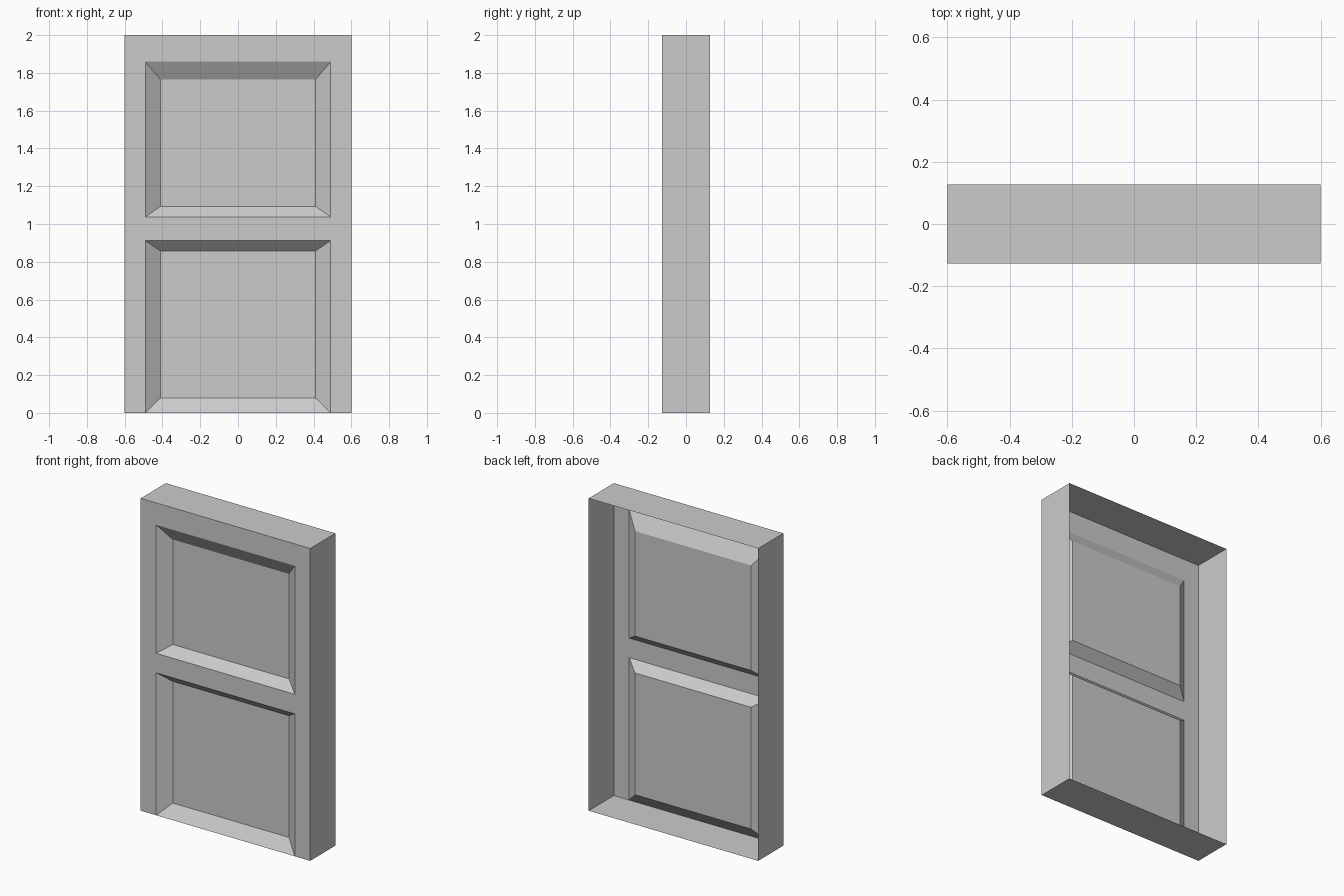
import bpy, bmesh

if "Cube" in bpy.data.objects:
    bpy.data.objects.remove(bpy.data.objects["Cube"])

HALF_W, HALF_D, HEIGHT = 0.6, 0.127, 2.0
RECESS = 0.056
OPEN_X, PANEL_X = 0.491, 0.411
# name: (opening bottom, opening top, flat panel bottom, flat panel top)
PANELS = {
    "lower_panel": (0.0, 0.912, 0.078, 0.857),
    "upper_panel": (1.037, 1.859, 1.093, 1.765),
}


def make_object(name, bm):
    bmesh.ops.remove_doubles(bm, verts=bm.verts, dist=1e-5)
    mesh = bpy.data.meshes.new(name)
    bm.to_mesh(mesh)
    bm.free()
    obj = bpy.data.objects.new(name, mesh)
    bpy.context.collection.objects.link(obj)
    return obj


def face(bm, pts):
    bm.faces.new([bm.verts.new(p) for p in pts])


def rect(x0, x1, z0, z1, y):
    """Corners ordered so the face points to the front (-y)."""
    return [(x0, y, z0), (x1, y, z0), (x1, y, z1), (x0, y, z1)]


def ring(bm, a, b):
    """Four quads joining rectangle a to rectangle b."""
    for i in range(4):
        j = (i + 1) % 4
        face(bm, [a[i], a[j], b[j], b[i]])


# Door frame: front sheet with two openings, and four walls, open at the back
bm = bmesh.new()
xs = [-HALF_W, -OPEN_X, OPEN_X, HALF_W]
zs = sorted(z for p in PANELS.values() for z in p[:2]) + [HEIGHT]
for i in range(3):
    for k in range(len(zs) - 1):
        if not (i == 1 and k % 2 == 0):
            face(bm, rect(xs[i], xs[i + 1], zs[k], zs[k + 1], -HALF_D))
ring(bm, rect(-HALF_W, HALF_W, 0, HEIGHT, HALF_D),
     rect(-HALF_W, HALF_W, 0, HEIGHT, -HALF_D))
make_object("door_frame", bm)

# Recessed panels: sloped border and a flat centre
for name, (z0, z1, p0, p1) in PANELS.items():
    bm = bmesh.new()
    outer = rect(-OPEN_X, OPEN_X, z0, z1, -HALF_D)
    inner = rect(-PANEL_X, PANEL_X, p0, p1, -HALF_D + RECESS)
    ring(bm, outer, inner)
    face(bm, inner)
    make_object(name, bm)
